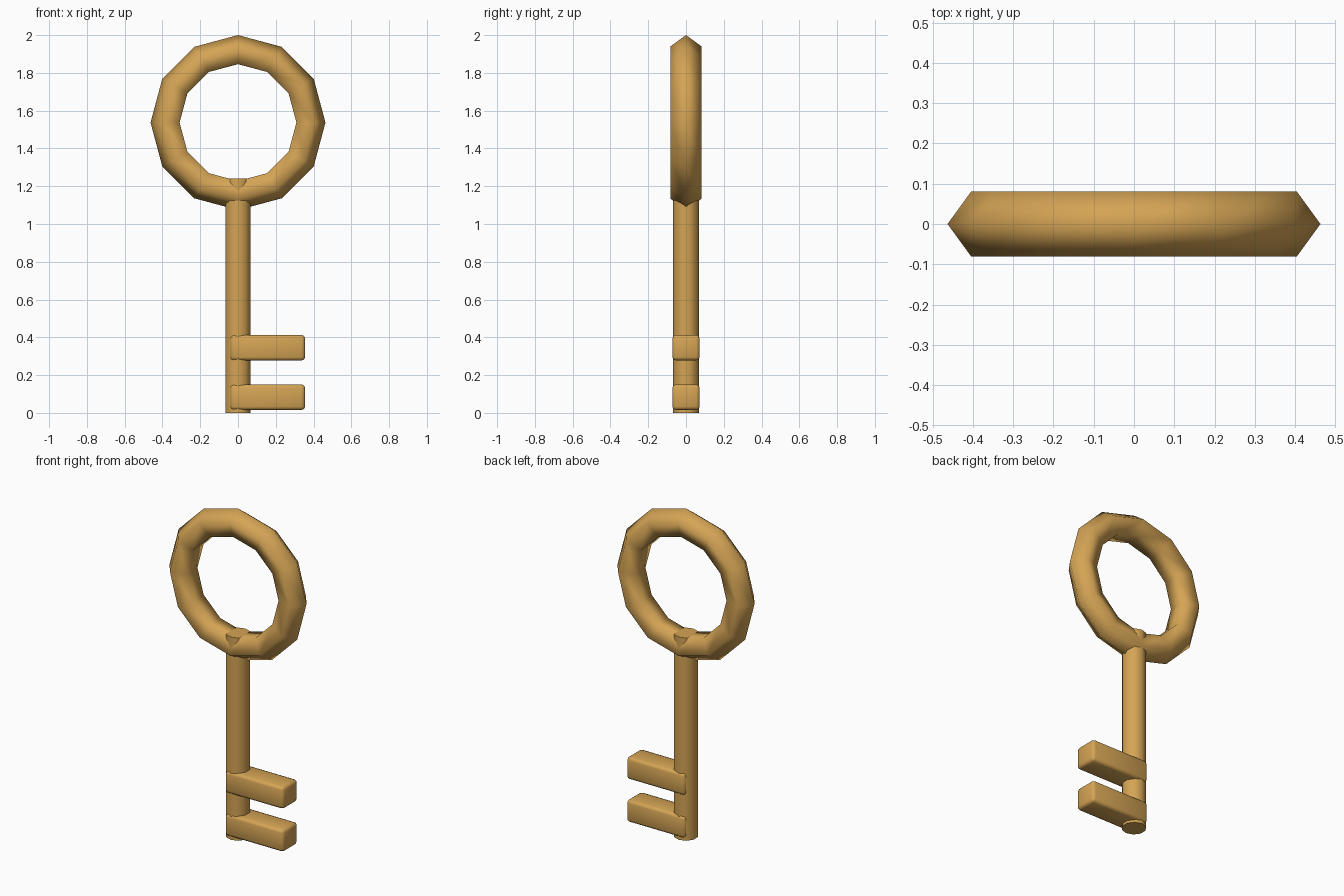
import bpy
from math import radians

if "Cube" in bpy.data.objects:
    bpy.data.objects.remove(bpy.data.objects["Cube"])

brass = bpy.data.materials.new("brass")
brass.diffuse_color = (0.66, 0.37, 0.09, 1)
brass.use_nodes = True
brass.node_tree.nodes["Principled BSDF"].inputs["Base Color"].default_value = brass.diffuse_color


def finish(name, angle=None):
    ob = bpy.context.object
    ob.name = name
    ob.data.materials.append(brass)
    if angle is None:
        bpy.ops.object.shade_smooth()
    else:
        bpy.ops.object.shade_smooth_by_angle(angle=radians(angle))
    return ob


# Bow: coarse ring, 12 segments around with a five-sided section
bpy.ops.mesh.primitive_torus_add(major_segments=12, minor_segments=5,
                                 major_radius=0.378, minor_radius=0.085,
                                 location=(0, 0, 1.537),
                                 rotation=(radians(90), 0, 0))
finish("bow_ring")

# Shaft: runs up into the ring
bpy.ops.mesh.primitive_cylinder_add(vertices=10, radius=0.069, depth=1.24,
                                    location=(0, 0, 0.62))
finish("shaft", 50)

# Bits: two softened bars sticking out to the right
for name, z in (("lower_bit", 0.083), ("upper_bit", 0.345)):
    bpy.ops.mesh.primitive_cube_add(size=1, location=(0.1575, 0, z))
    bit = bpy.context.object
    bit.scale = (0.395, 0.144, 0.135)
    bpy.ops.object.transform_apply(location=False, rotation=False, scale=True)
    bevel = bit.modifiers.new("soft_edges", 'BEVEL')
    bevel.width = 0.018
    bevel.segments = 2
    bpy.ops.object.modifier_apply(modifier=bevel.name)
    finish(name, 50)
